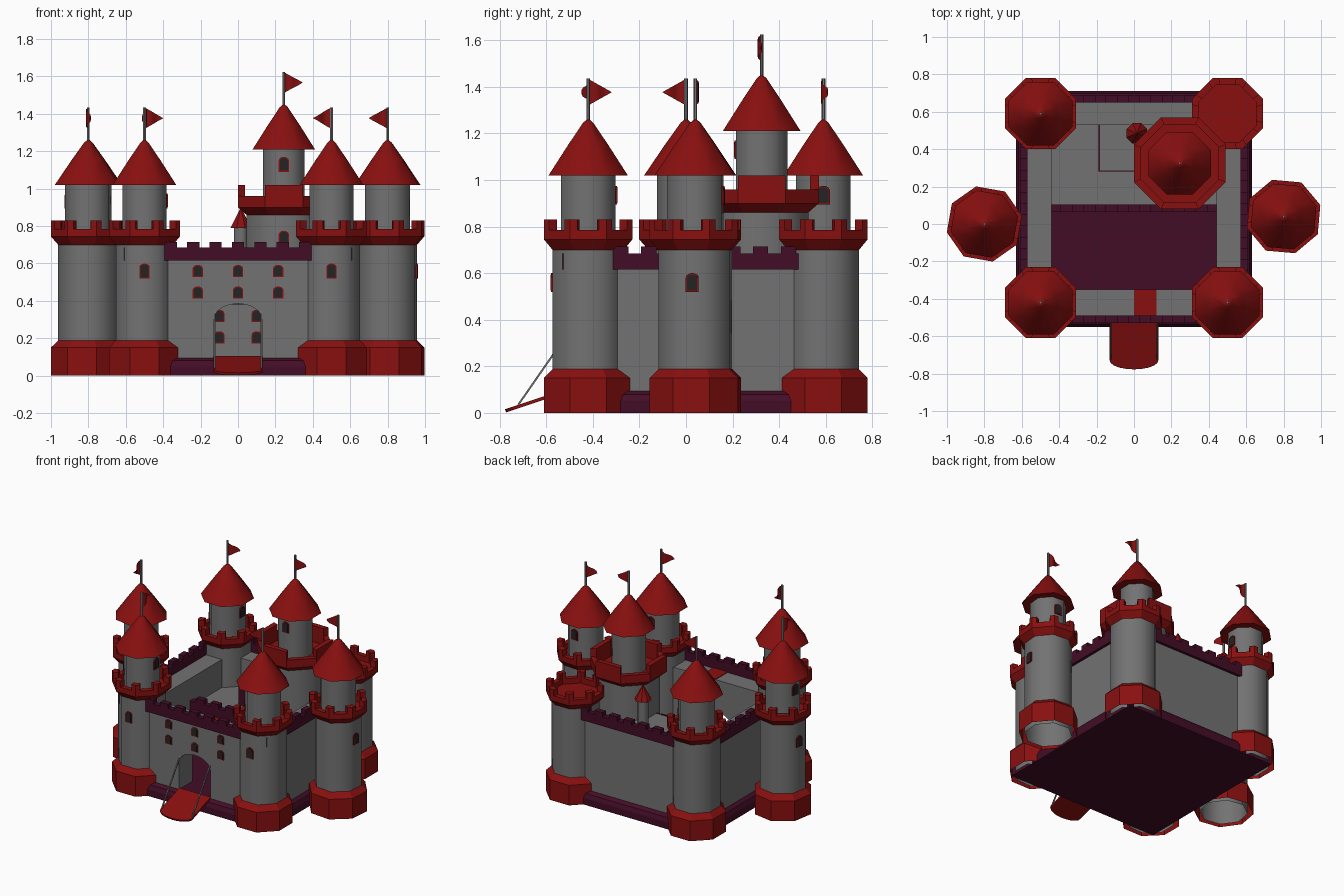
import bpy, bmesh, math
from mathutils import Matrix, Vector

if "Cube" in bpy.data.objects:
    bpy.data.objects.remove(bpy.data.objects["Cube"])


def material(name, rgb):
    m = bpy.data.materials.new(name)
    m.diffuse_color = (*rgb, 1)
    m.use_nodes = True
    m.node_tree.nodes["Principled BSDF"].inputs["Base Color"].default_value = m.diffuse_color
    return m


RED = material("red", (0.25, 0.005, 0.005))
STONE = material("stone grey", (0.17, 0.17, 0.17))
PLUM = material("dark plum", (0.055, 0.004, 0.019))
DARK = material("window dark", (0.017, 0.017, 0.017))


def finish(bm, name, mat, smooth=0):
    bmesh.ops.recalc_face_normals(bm, faces=bm.faces)
    me = bpy.data.meshes.new(name)
    bm.to_mesh(me)
    bm.free()
    ob = bpy.data.objects.new(name, me)
    bpy.context.collection.objects.link(ob)
    me.materials.append(mat)
    if smooth:
        bpy.ops.object.select_all(action='DESELECT')
        ob.select_set(True)
        bpy.context.view_layer.objects.active = ob
        bpy.ops.object.shade_smooth_by_angle(angle=math.radians(smooth))
    return ob


def prism(name, pts, z0, z1, mat, mtx=Matrix()):
    bm = bmesh.new()
    lo = [bm.verts.new(mtx @ Vector((x, y, z0))) for x, y in pts]
    hi = [bm.verts.new(mtx @ Vector((x, y, z1))) for x, y in pts]
    bm.faces.new(lo)
    bm.faces.new(hi)
    n = len(pts)
    for i in range(n):
        j = (i + 1) % n
        bm.faces.new((lo[i], lo[j], hi[j], hi[i]))
    return finish(bm, name, mat)


def box(name, x0, x1, y0, y1, z0, z1, mat, mtx=Matrix()):
    return prism(name, [(x0, y0), (x1, y0), (x1, y1), (x0, y1)], z0, z1, mat, mtx)


def ring_points(apothem, n, rot):
    r = apothem / math.cos(math.pi / n)
    return [Vector((r * math.cos(rot + math.tau * (i + .5) / n),
                    r * math.sin(rot + math.tau * (i + .5) / n))) for i in range(n)]


def lathe(name, profile, c, mat, rot=0, n=8, smooth=0, cap=False):
    """Stack of n-sided rings; profile gives (apothem, height)."""
    bm = bmesh.new()
    rings = []
    for r, z in profile:
        if r == 0:
            rings.append([bm.verts.new((c[0], c[1], z))] * n)
        else:
            rings.append([bm.verts.new((c[0] + p.x, c[1] + p.y, z)) for p in ring_points(r, n, rot)])
    for a, b in zip(rings, rings[1:]):
        for i in range(n):
            j = (i + 1) % n
            bm.faces.new(list(dict.fromkeys((a[i], a[j], b[j], b[i]))))
    if cap:
        bm.faces.new(rings[0])
        bm.faces.new(rings[-1])
    return finish(bm, name, mat, smooth)


def facing(x, y, z, a):
    """Local x = along wall, y = up, z = outward at angle a."""
    s, c = math.sin(a), math.cos(a)
    return Matrix(((-s, 0, c, x), (c, 0, s, y), (0, 1, 0, z), (0, 0, 0, 1)))


def arch(w, h, n=6):
    r = w / 2
    return [(-r, 0), (r, 0)] + [(r * math.cos(math.pi * i / n), h - r * .7 + r * .7 * math.sin(math.pi * i / n))
                                for i in range(n + 1)]


def window(x, y, z, a, w=.055, h=.08):
    prism("window_frame", arch(w, h), -.004, .007, RED, facing(x, y, z - h / 2, a))
    prism("window_pane", arch(w - .012, h - .012), 0, .009, DARK, facing(x, y, z - h / 2 + .006, a))


def on_tower(c, apothem, z, a, **k):
    window(c[0] + apothem * math.cos(a), c[1] + apothem * math.sin(a), z, a, **k)


def battlement(c, r0, r1, z0, z1, z2, z3, rot, corners):
    k = (r1 - .037) / r1
    lathe("battlement", [(r0, z0), (r1, z1), (r1, z2), (r1 * k, z2), (r1 * k, z1), (0, z1)], c, RED, rot)
    v = ring_points(r1, 8, rot)
    for i in range(8):
        p, q, o = v[i], v[(i + 1) % 8], v[i - 1]
        if corners:
            outer = [p + (o - p).normalized() * .032, p, p + (q - p).normalized() * .032]
        elif i % 2:
            outer = [p, q]
        else:
            continue
        pts = outer + [u * k for u in reversed(outer)]
        prism("merlon", [(u.x + c[0], u.y + c[1]) for u in pts], z2 - .002, z3, RED)


def roof_and_flag(c, r, z0, z1, rot, flag_angle):
    h = z1 - z0
    lathe("roof", [(0, z0), (r, z0), (r * .5, z0 + h * .54), (r * .13, z0 + h * .92), (0, z1)], c, RED, rot, smooth=40)
    lathe("flag_pole", [(.007, z1 - .03), (.007, z1 + .17)], c, STONE, n=6, cap=True)
    # waving pennant
    bm = bmesh.new()
    m = facing(c[0], c[1], z1 + .112, flag_angle - math.pi / 2)
    rows = []
    for i in range(7):
        t = i / 6
        hh = .056 * (1 - t) + .001
        w = .014 * math.sin(t * 6)
        rows.append([bm.verts.new(m @ Vector((t * .1, s * hh, w))) for s in (-1, 1)])
    for a, b in zip(rows, rows[1:]):
        bm.faces.new((a[0], b[0], b[1], a[1]))
    finish(bm, "flag", RED, 40)


# ---- outer towers: centre, rotation, flag direction, lower and upper window directions (degrees)
TOWERS = [
    ((-.5, -.42), 0, 90, -90, 0),
    ((.5, -.42), 0, 190, -90, 90),
    ((-.5, .59), 0, 5, None, 0),
    ((.5, .59), 0, None, None, None),
    ((-.8, 0), -10, -90, 170, 170),
    ((.8, .04), -5, 175, -5, 85),
]
for c, rot, flag, low, up in TOWERS:
    rot = math.radians(rot)
    lathe("tower_base", [(.19, 0), (.19, .15), (.153, .188)], c, RED, rot)
    lathe("tower_shaft", [(.153, 0), (.153, .72)], c, STONE, rot, smooth=50)
    battlement(c, .153, .19, .70, .745, .785, .83, rot, True)
    if low is not None:
        on_tower(c, .153, .56, math.radians(low))
    if flag is not None:
        lathe("turret", [(.117, .74), (.117, 1.03)], c, STONE, rot, smooth=50)
        roof_and_flag(c, .17, 1.02, 1.265, rot, math.radians(flag))
        on_tower(c, .117, .935, math.radians(up))

# ---- keep tower
K = (.245, .325)
lathe("keep_shaft", [(.2, .38), (.2, .88)], K, STONE, smooth=50)
battlement(K, .2, .245, .86, .90, .96, 1.02, 0, False)
lathe("keep_turret", [(.11, .9), (.11, 1.22)], K, STONE, smooth=50)
roof_and_flag(K, .167, 1.21, 1.455, 0, math.radians(-8))
on_tower(K, .2, .735, -math.pi / 2)
on_tower(K, .11, 1.13, -math.pi / 2)

# ---- small stair turret
S = (.015, .485)
lathe("stair_turret", [(.036, .4), (.036, .8)], S, STONE, smooth=50)
lathe("stair_turret_roof", [(0, .79), (.055, .79), (0, .9)], S, RED)

# ---- ground slab with rounded skirt, also the courtyard floor
lathe("ground_skirt", [(.63, 0), (.63, .05), (.618, .08), (.595, .095)], (0, .08), PLUM, n=4, cap=True)

# ---- curtain walls
for s in (-1, 1):
    x0, x1 = sorted((s * .44, s * .59))
    box("side_wall", x0, x1, -.51, .67, .05, .62, STONE)
box("back_wall", -.44, .44, .53, .67, .05, .62, STONE)
gate = [(.13 * math.cos(math.pi * i / 10), .30 + .085 * math.sin(math.pi * i / 10)) for i in range(11)]
front = [(-.44, .05), (-.44, .62), (.44, .62), (.44, .05), (.13, .05)] + gate + [(-.13, .05)]
prism("front_wall", front, 0, .16, STONE, facing(0, -.35, 0, -math.pi / 2))
box("walkway_patch", 0, .12, -.49, -.35, .615, .625, RED)

# ---- wall parapets on four sides
for k in range(4):
    m = Matrix.Translation((0, .08, 0)) @ Matrix.Rotation(k * math.pi / 2, 4, 'Z')
    box("wall_parapet", -.61, .61, -.61, -.57, .615, .685, PLUM, m)
    for i in range(-4, 5):
        box("wall_merlon", i * .12 - .033, i * .12 + .033, -.61, -.57, .68, .715, PLUM, m)

# ---- raised terrace with its own parapet and windows
box("terrace", -.44, .44, .1, .53, .05, .41, STONE)
box("terrace_parapet", -.44, .44, .065, .105, .38, .455, PLUM)
for i in range(-3, 4):
    box("terrace_merlon", i * .12 - .033, i * .12 + .033, .065, .105, .45, .485, PLUM)
box("keep_block", -.185, .4, .285, .53, .4, .6, STONE)
box("keep_block_trim_front", -.19, .1, .28, .287, .4, .602, PLUM)
box("keep_block_trim_side", -.19, -.183, .28, .53, .4, .602, PLUM)
for x in (-.31, -.1, .1, .31):
    for z in (.32, .205):
        window(x, .1, z, -math.pi / 2, h=.065)

# ---- facade windows
for x in (-.215, 0, .215):
    for z in (.56, .445):
        window(x, -.51, z, -math.pi / 2, h=.065)

# ---- drawbridge with rounded end, and chains
L = .285
end = [(.13 * math.cos(t), -L + .05 - .05 * math.sin(t)) for t in [math.pi * i / 10 for i in range(11)]]
outline = [(-.13, 0), (.13, 0)] + [(x, y) for x, y in end]
tilt = Matrix.Translation((0, -.505, .1)) @ Matrix.Rotation(math.atan2(.09, .27), 4, 'X')
prism("drawbridge", outline, -.008, .006, RED, tilt)
for s in (-1, 1):
    a, b = Vector((s * .125, -.505, .345)), Vector((s * .125, -.72, .035))
    d = b - a
    q = Matrix.Translation(a) @ d.to_track_quat('Z', 'Y').to_matrix().to_4x4()
    box("drawbridge_chain", -.004, .004, -.004, .004, 0, d.length, STONE, q)
